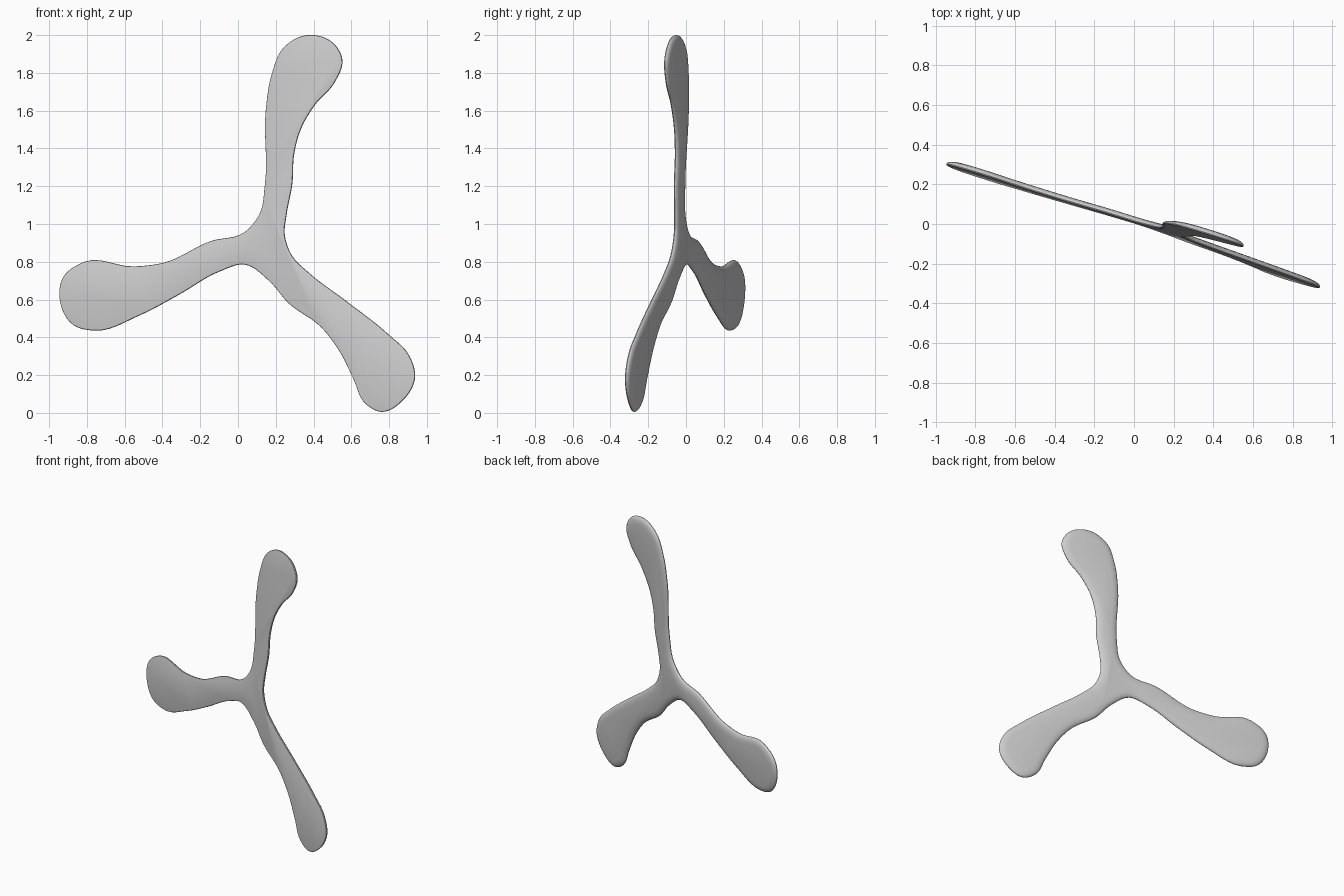
import bpy
import bmesh
from mathutils import Vector
from mathutils.geometry import interpolate_bezier

cube = bpy.data.objects.get("Cube")
if cube:
    bpy.data.objects.remove(cube, do_unlink=True)

# Outline control points (x, z), clockwise from the top of the upper blade
UPPER_OUTER = [(.37, 2), (.51, 1.955), (.555, 1.87), (.515, 1.75), (.41, 1.63),
               (.335, 1.5), (.3, 1.37), (.29, 1.21), (.26, 1.05), (.25, .945)]
LEFT_BLADE = [(.29, .83), (.38, .74), (.565, .6), (.8, .415), (.905, .31),
              (.94, .185), (.88, .07), (.76, .005), (.675, .05), (.615, .175),
              (.54, .325), (.44, .455), (.27, .58), (.165, .7), (.035, .785)]
RIGHT_BLADE = [(-.09, .75), (-.31, .625), (-.52, .515), (-.76, .435), (-.87, .465),
               (-.94, .59), (-.925, .715), (-.81, .8), (-.55, .775), (-.39, .795),
               (-.14, .91), (.035, .955)]
UPPER_INNER = [(.115, 1.05), (.145, 1.21), (.15, 1.61), (.18, 1.79), (.245, 1.935)]

# Edge section from the flat front to the rounded back: (inset, depth)
SECTION = [(.008, -.015), (.002, -.013), (0, -.008), (.002, -.002), (.008, .004),
           (.018, .009), (.032, .0125), (.05, .015)]

# The whole plate leans: y = TILT_X * x + TILT_Z * z + SHIFT
TILT_X, TILT_Z, SHIFT = -.318, .051, -.022
NORMAL = Vector((-TILT_X, 1, -TILT_Z)).normalized()


def smooth_loop(points, steps):
    """Closed smooth curve through the points."""
    pts = [Vector(p) for p in points]
    count = len(pts)

    def tangent(i):
        before = pts[i] - pts[i - 1]
        after = pts[(i + 1) % count] - pts[i]
        return (before / before.length_squared ** .5 * after.length
                + after / after.length * before.length).normalized()

    loop = []
    for i in range(count):
        j = (i + 1) % count
        reach = (pts[j] - pts[i]).length / 3
        curve = interpolate_bezier(pts[i], pts[i] + tangent(i) * reach,
                                   pts[j] - tangent(j) * reach, pts[j], steps + 1)
        loop += [p.to_2d() for p in curve[:-1]]
    return loop


def inset_loop(loop, amount):
    """Shift a clockwise loop inward."""
    result = []
    for i, p in enumerate(loop):
        along = (loop[(i + 1) % len(loop)] - loop[i - 1]).normalized()
        result.append(p + Vector((along.y, -along.x)) * amount)
    return result


def on_plate(p, depth):
    """Place a flat outline point on the leaning plate."""
    y = TILT_X * p.x + TILT_Z * p.y + SHIFT
    return Vector((p.x, y, p.y)) + NORMAL * depth


# Three-bladed plate: rings of the edge section closed by two caps
outline = smooth_loop(UPPER_OUTER + LEFT_BLADE + RIGHT_BLADE + UPPER_INNER, 6)
bm = bmesh.new()
rings = [[bm.verts.new(on_plate(p, depth)) for p in inset_loop(outline, inset)]
         for inset, depth in SECTION]
for front, back in zip(rings, rings[1:]):
    for i in range(len(outline)):
        bm.faces.new((front[i - 1], front[i], back[i], back[i - 1]))
bm.faces.new(rings[0])
bm.faces.new(reversed(rings[-1]))
bmesh.ops.recalc_face_normals(bm, faces=bm.faces)

mesh = bpy.data.meshes.new("three_blade_plate")
bm.to_mesh(mesh)
bm.free()
plate = bpy.data.objects.new("three_blade_plate", mesh)
bpy.context.collection.objects.link(plate)

# Plain grey
grey = bpy.data.materials.new("light_grey")
grey.use_nodes = True
colour = (.6, .6, .6, 1)
grey.diffuse_color = colour
grey.node_tree.nodes["Principled BSDF"].inputs["Base Color"].default_value = colour
mesh.materials.append(grey)

bpy.context.view_layer.objects.active = plate
plate.select_set(True)
bpy.ops.object.shade_smooth_by_angle()
